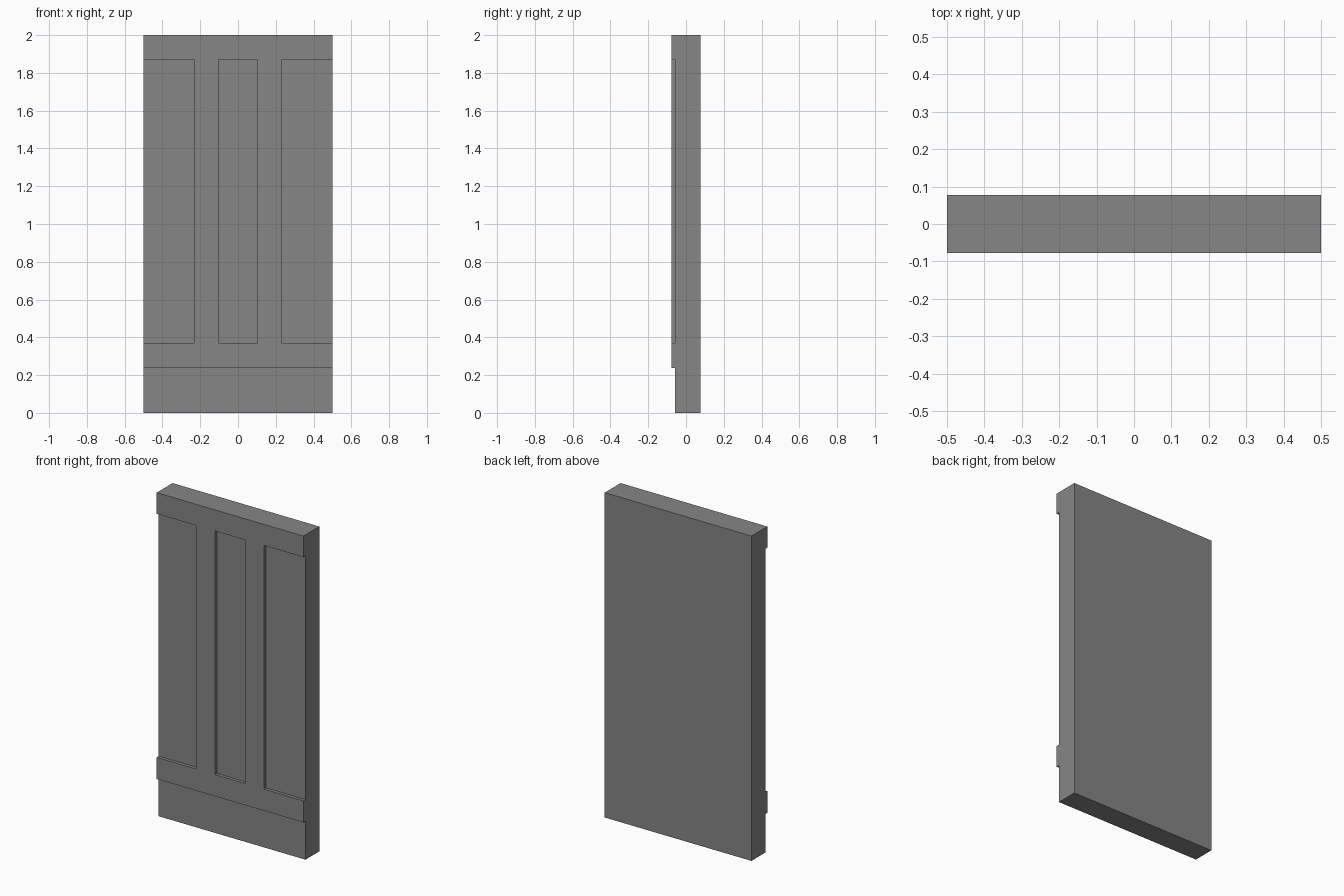
import bpy

cube = bpy.data.objects.get("Cube")
if cube:
    bpy.data.objects.remove(cube, do_unlink=True)

WIDTH, HEIGHT = 1.0, 2.0
FRONT, BACK = -0.077, 0.077      # outer faces of the trim and the slab
RECESS = -0.057                  # front face of the sunken panels

grey = bpy.data.materials.new("plain_grey")
grey.use_nodes = True
colour = (0.24, 0.24, 0.24, 1)
grey.diffuse_color = colour
grey.node_tree.nodes["Principled BSDF"].inputs["Base Color"].default_value = colour


def box(name, x, y, z):
    """Box from (low, high) pairs along each axis."""
    bpy.ops.mesh.primitive_cube_add(size=1, location=[sum(p) / 2 for p in (x, y, z)])
    obj = bpy.context.object
    obj.name = obj.data.name = name
    obj.scale = [p[1] - p[0] for p in (x, y, z)]
    bpy.ops.object.transform_apply(location=True, rotation=False, scale=True)
    obj.data.materials.append(grey)
    return obj


# Solid door leaf, from which the recesses are cut
side = WIDTH / 2
door = box("panelled_door", (-side, side), (FRONT, BACK), (0, HEIGHT))

# Recesses: bottom strip, open side panels and the centre panel
over = 0.1
recesses = [((-side - over, side + over), (-over, 0.237))]
for span in ((-side - over, -0.232), (-0.104, 0.102), (0.23, side + over)):
    recesses.append((span, (0.37, 1.87)))

for x, z in recesses:
    cutter = box("recess_cutter", x, (FRONT - over, RECESS), z)
    cutter.hide_render = True
    cut = door.modifiers.new("recess", "BOOLEAN")
    cut.operation = "DIFFERENCE"
    cut.solver = "EXACT"
    cut.object = cutter
    bpy.context.view_layer.objects.active = door
    bpy.ops.object.modifier_apply(modifier=cut.name)
    bpy.data.objects.remove(cutter, do_unlink=True)
